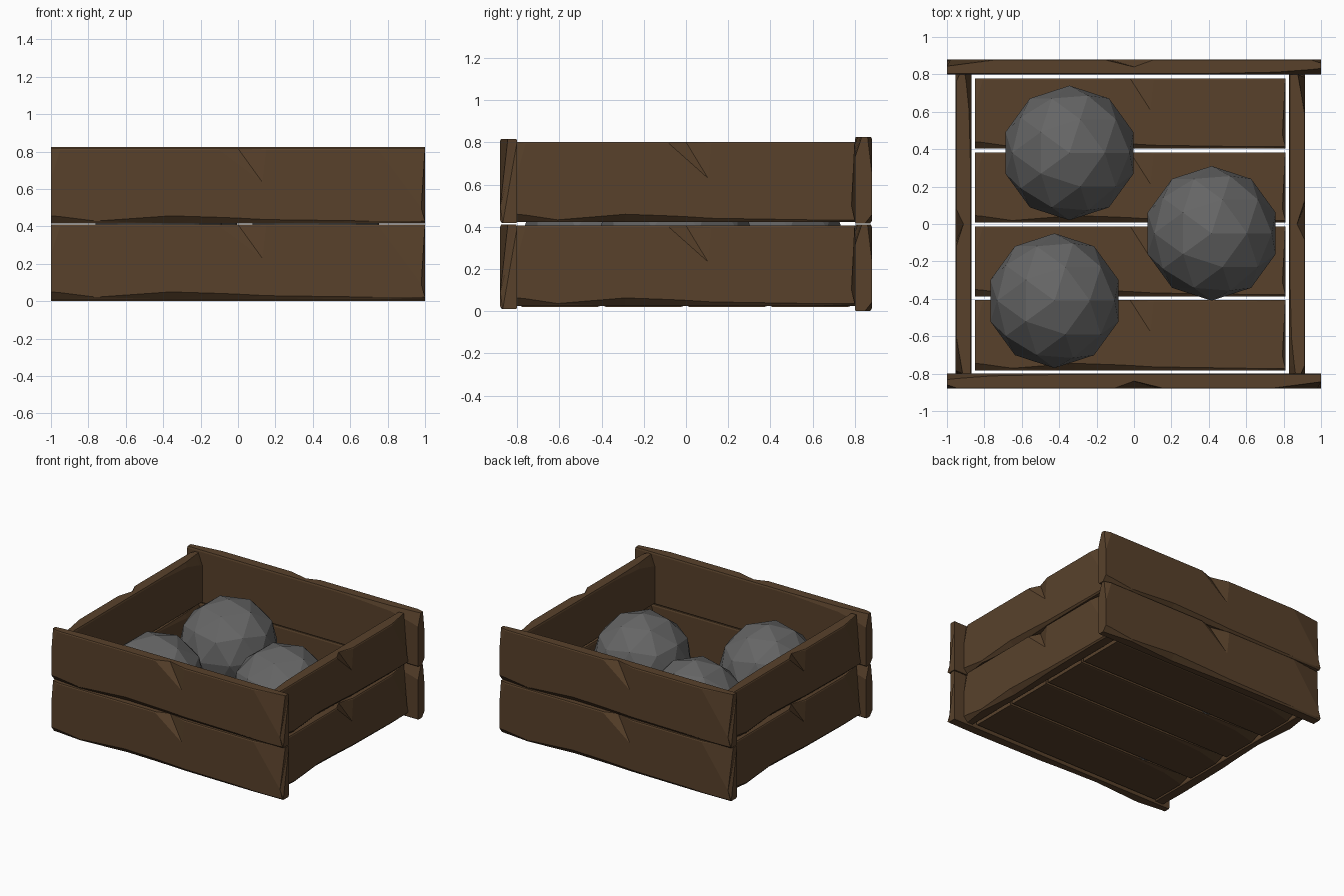
import bpy, bmesh, math
from mathutils import Matrix, Vector

if "Cube" in bpy.data.objects:
    bpy.data.objects.remove(bpy.data.objects["Cube"])


def material(name, rgb):
    m = bpy.data.materials.new(name)
    m.diffuse_color = (*rgb, 1)
    m.use_nodes = True
    m.node_tree.nodes["Principled BSDF"].inputs["Base Color"].default_value = m.diffuse_color
    return m


wood = material("brown wood", (0.098, 0.053, 0.024))
stone = material("grey stone", (0.130, 0.130, 0.130))

# Chipped plank stations along the unit length, outer face towards -y:
# (u, top outer drop, top outer depth, skew of drop, bottom outer rise,
#  bottom outer depth, top inner depth)
E = 0.02
STATIONS = [
    (-1.00, 0.40, 0.25, 0.00, 0.10, 0.40, 0.40),
    (-0.95, E, 0.05, 0.00, 0.09, 0.35, 0.33),
    (-0.76, E, 0.05, 0.00, 0.03, 0.10, 0.15),
    (-0.36, E, 0.05, 0.00, 0.10, 0.45, 0.05),
    (-0.10, E, 0.05, 0.00, 0.08, 0.35, 0.05),
    (0.00, 0.45, 0.50, 0.13, 0.07, 0.30, 0.05),
    (0.15, E, 0.05, 0.00, 0.05, 0.20, 0.05),
    (0.75, E, 0.05, 0.00, 0.03, 0.10, 0.05),
    (1.00, 0.80, 0.45, -0.02, 0.03, 0.15, 0.05),
]


def plank(name, size, location, rotation):
    """Loft a plank with worn edges, centred on its own middle."""
    length, thick, high = size
    bm = bmesh.new()
    rings = []
    for u, drop, depth, skew, rise, bdepth, inner in STATIONS:
        ring = [(u, bdepth, 0), (u, 0, rise), (u + skew, 0, 1 - drop),
                (u, depth, 1), (u, 1 - inner, 1), (u, 1, 1 - 0.6 * inner),
                (u, 1, 0.02), (u, 0.95, 0)]
        rings.append([bm.verts.new(((a * length / 2), (b - 0.5) * thick,
                                    (c - 0.5) * high)) for a, b, c in ring])
    for r, s in zip(rings, rings[1:]):
        for i in range(8):
            j = (i + 1) % 8
            bm.faces.new((r[i], r[j], s[j], s[i]))
    bm.faces.new(rings[0])
    bm.faces.new(rings[-1][::-1])
    bmesh.ops.triangulate(bm, faces=bm.faces[:])
    bmesh.ops.recalc_face_normals(bm, faces=bm.faces[:])
    mesh = bpy.data.meshes.new(name)
    bm.to_mesh(mesh)
    bm.free()
    mesh.materials.append(wood)
    ob = bpy.data.objects.new(name, mesh)
    ob.location, ob.rotation_euler = location, rotation
    bpy.context.collection.objects.link(ob)


# Two rows of wall planks around the crate
for row, level in (("lower", 0), ("upper", 0.415)):
    plank(f"{row}_front_plank", (2, 0.08, 0.40), (0, -0.84, 0.21 + level * 0.98), (0, 0, 0))
    plank(f"{row}_back_plank", (2, 0.08, 0.41), (0, 0.84, 0.205 + level), (0, 0, math.pi))
    side_z = 0.215 + level * 0.955
    plank(f"{row}_right_plank", (1.6, 0.085, 0.38), (0.872, 0, side_z), (0, 0, math.pi / 2))
    plank(f"{row}_left_plank", (1.6, 0.085, 0.38), (-0.912, 0, side_z), (0, 0, -math.pi / 2))

# Floor boards lying flat, worn face up
for i in range(4):
    plank(f"floor_board_{i + 1}", (1.66, 0.08, 0.375),
          (-0.02, -0.595 + i * 0.395, 0.06), (-math.pi / 2, 0, 0))

# Faceted stone balls
for i, (x, y) in enumerate([(-0.345, 0.38), (0.415, -0.05), (-0.425, -0.41)]):
    bpy.ops.mesh.primitive_ico_sphere_add(subdivisions=2, radius=0.36, location=(x, y, 0.385))
    ball = bpy.context.object
    ball.name = f"stone_ball_{i + 1}"
    ball.data.materials.append(stone)
